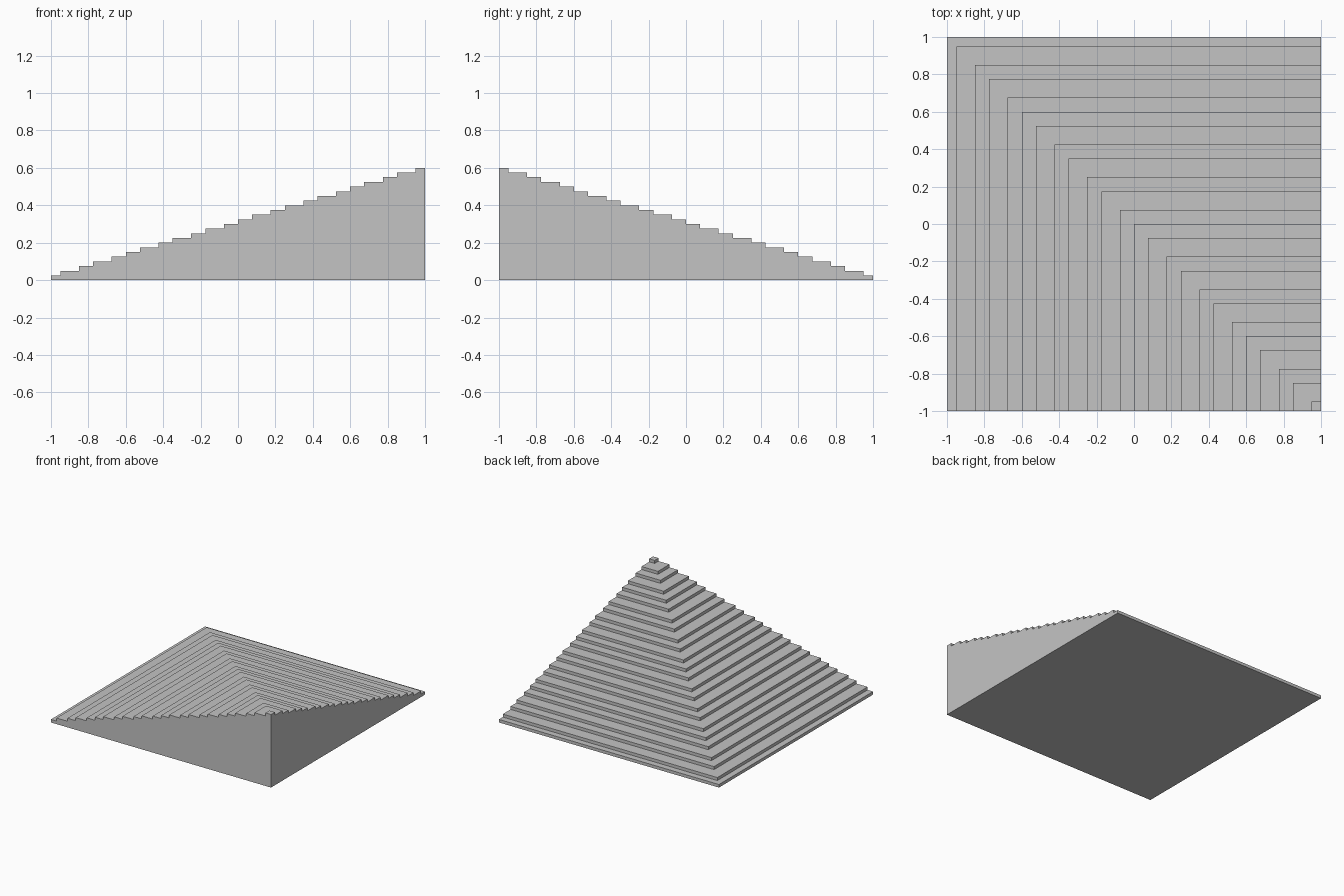
import bpy
import bmesh

LEVELS = 24
GRID = 0.025          # step height, and the unit of the tread offsets

# Remove the default object
cube = bpy.data.objects.get("Cube")
if cube:
    bpy.data.objects.remove(cube, do_unlink=True)

# One plain grey material
grey = bpy.data.materials.new("stone_grey")
grey.use_nodes = True
colour = (0.55, 0.55, 0.55, 1.0)
grey.diffuse_color = colour
bsdf = next(n for n in grey.node_tree.nodes if n.type == "BSDF_PRINCIPLED")
bsdf.inputs["Base Color"].default_value = colour

# Riser offsets from the outer edge; the second half mirrors the first
half = [2, 6, 9, 13, 16, 19, 23, 26, 30, 33, 37]
offsets = [0] + half + [40] + [80 - n for n in reversed(half)]
edges = [n * GRID - 1 for n in offsets]

bm = bmesh.new()


def ring(d, z):
    """Front end, outer corner and right end of one L-shaped step line."""
    return [bm.verts.new(p) for p in ((d, -1, z), (d, -d, z), (1, -d, z))]


# Each level has a lower and an upper step line, joined by two risers
lines = []
for level, d in enumerate(edges):
    lines += [ring(d, level * GRID), ring(d, (level + 1) * GRID)]

# Risers and mitred treads between consecutive lines
for a, b in zip(lines, lines[1:]):
    for i in range(2):
        bm.faces.new((a[i], a[i + 1], b[i + 1], b[i]))

# Top cap, base and the two straight stepped walls
base_corner = bm.verts.new((1, -1, 0))
top_corner = bm.verts.new((1, -1, LEVELS * GRID))
bm.faces.new(lines[-1] + [top_corner])
bm.faces.new(lines[0] + [base_corner])
for side in (0, 2):
    bm.faces.new([line[side] for line in lines] + [top_corner, base_corner])

# Join the mitred treads into single L-shaped faces
mitres = [e for e in bm.edges
          if abs(e.verts[0].co.z - e.verts[1].co.z) < 1e-5
          and abs(e.verts[0].co.x - e.verts[1].co.x) > 1e-5
          and abs(e.verts[0].co.y - e.verts[1].co.y) > 1e-5]
bmesh.ops.dissolve_edges(bm, edges=mitres, use_verts=False)
bmesh.ops.recalc_face_normals(bm, faces=bm.faces[:])

mesh = bpy.data.meshes.new("stepped_corner_roof")
bm.to_mesh(mesh)
bm.free()
mesh.materials.append(grey)
roof = bpy.data.objects.new("stepped_corner_roof", mesh)
bpy.context.collection.objects.link(roof)
